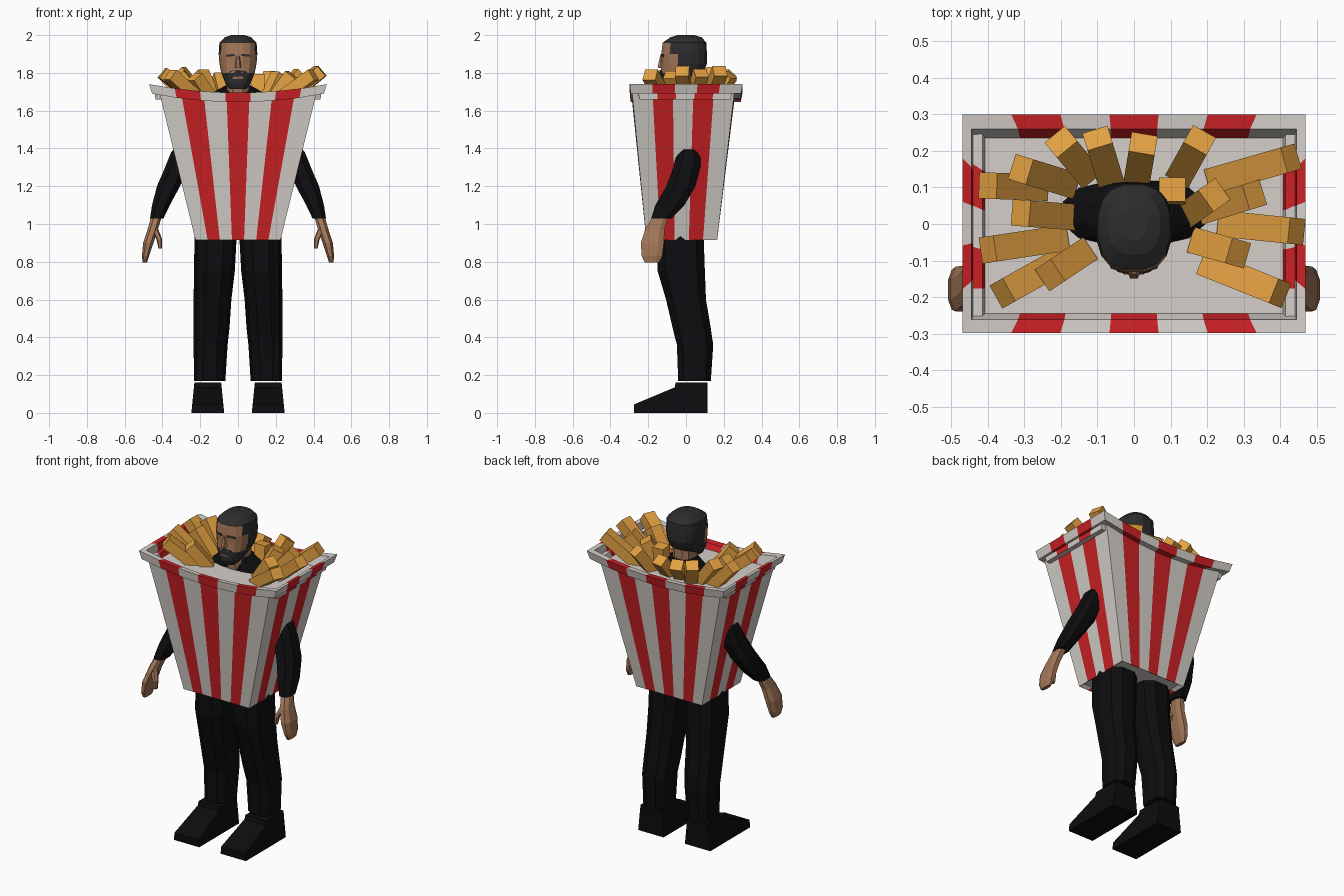
import bpy, bmesh, math
from mathutils import Vector, Matrix
from mathutils.bvhtree import BVHTree


def material(name, rgb):
    m = bpy.data.materials.new(name)
    m.diffuse_color = (*rgb, 1)
    return m


WHITE = material("carton white", (0.66, 0.62, 0.58))
RED = material("stripe red", (0.60, 0.015, 0.018))
BLACK = material("cloth black", (0.004, 0.004, 0.005))
SKIN = material("skin brown", (0.36, 0.18, 0.095))
HAIR = material("hair charcoal", (0.026, 0.026, 0.028))
FRY = material("fry gold", (0.78, 0.36, 0.055))


def finish(bm, name, mats):
    bmesh.ops.recalc_face_normals(bm, faces=bm.faces)
    me = bpy.data.meshes.new(name)
    bm.to_mesh(me)
    bm.free()
    for m in mats:
        me.materials.append(m)
    ob = bpy.data.objects.new(name, me)
    bpy.context.collection.objects.link(ob)
    return ob


def skin_rings(bm, rings):
    """Bridge closed point rings; returns the side faces in order."""
    vs = [[bm.verts.new(p) for p in r] for r in rings]
    n = len(vs[0])
    sides = [[bm.faces.new((a[i], a[(i + 1) % n], b[(i + 1) % n], b[i])) for i in range(n)]
             for a, b in zip(vs, vs[1:])]
    bm.faces.new(vs[0])
    bm.faces.new(vs[-1])
    return sides


def loft(sections, n=10, side=1):
    """Sections are (x, y, z, rx, ry): rounded-square outlines stacked up."""
    def pw(v):
        return math.copysign(abs(v) ** 0.8, v)
    rings = []
    for x, y, z, rx, ry in sections:
        angles = [2 * math.pi * (i + 0.5) / n + math.pi / 2 for i in range(n)]
        rings.append([(side * (x + rx * pw(math.cos(a))), y + ry * pw(math.sin(a)), z) for a in angles])
    bm = bmesh.new()
    skin_rings(bm, rings)
    return bm


# Striped carton: seven stripes front and back, five on each side
def carton_ring(z, hx, y0, y1, sag):
    pts = []
    for i in range(7):
        u = -1 + 2 * i / 7
        pts.append((u * hx, y0, z - sag * (1 - u * u)))
    pts += [(hx, y0 + (y1 - y0) * i / 5, z) for i in range(5)]
    for i in range(7):
        u = 1 - 2 * i / 7
        pts.append((u * hx, y1, z - sag * (1 - u * u)))
    pts += [(-hx, y1 + (y0 - y1) * i / 5, z) for i in range(5)]
    return pts


bm = bmesh.new()
walls = skin_rings(bm, [carton_ring(*r) for r in (
    (0.93, 0.205, -0.19, 0.145, 0),
    (0.915, 0.225, -0.21, 0.165, 0),
    (1.69, 0.415, -0.285, 0.255, 0.045),
    (1.69, 0.455, -0.293, 0.29, 0.045),
    (1.74, 0.47, -0.298, 0.30, 0.045),
    (1.735, 0.445, -0.262, 0.26, 0.045),
    (1.66, 0.437, -0.245, 0.235, 0))])
STRIPE = [0, 1, 0, 1, 0, 1, 0, 0, 1, 0, 1, 0]
for row in walls:
    for i, f in enumerate(row):
        f.material_index = STRIPE[i % 12]
finish(bm, "striped_carton", [WHITE, RED])

# Torso and neck
finish(loft([(0, -0.02, 0.94, 0.2, 0.12), (0, 0, 1.2, 0.19, 0.12), (0, 0.02, 1.5, 0.21, 0.12),
             (0, 0.03, 1.66, 0.2, 0.09), (0, 0.03, 1.70, 0.13, 0.08), (0, 0.02, 1.73, 0.075, 0.07)], 12),
       "torso", [BLACK])
finish(loft([(0, 0.01, 1.66, 0.065, 0.075), (0, 0.0, 1.82, 0.065, 0.075)]), "neck", [SKIN])

# Head: hair, beard and face split by position
bm = loft([(0, -0.085, 1.715, 0.045, 0.04), (0, -0.06, 1.745, 0.068, 0.075), (0, -0.022, 1.80, 0.09, 0.115),
           (0, -0.01, 1.85, 0.1, 0.123), (0, -0.01, 1.90, 0.104, 0.123), (0, -0.008, 1.96, 0.1, 0.117),
           (0, 0, 1.988, 0.072, 0.085), (0, 0, 2.0, 0.035, 0.045)], 16)
for f in bm.faces:
    c = f.calc_center_median()
    f.material_index = 1 if 1.80 < c.z < 1.96 and c.y < -0.065 else 0
surface = BVHTree.FromBMesh(bm)
finish(bm, "head", [HAIR, SKIN])


def face_plate(name, outline, mat):
    """Thin plate that follows the face; outline is (x, z) points."""
    bm = bmesh.new()
    layers = [[], []]
    for x, z in outline:
        y = surface.ray_cast(Vector((x, -1, z)), Vector((0, 1, 0)))[0].y
        layers[0].append((x, y + 0.002, z))
        layers[1].append((x, y - 0.005, z))
    skin_rings(bm, layers)
    finish(bm, name, [mat])


for s, tag in ((1, "right"), (-1, "left")):
    face_plate(tag + "_brow", [(s * x, z) for x, z in
               ((0.018, 1.89), (0.064, 1.885), (0.062, 1.896), (0.02, 1.901))], HAIR)
    face_plate(tag + "_moustache", [(s * x, z) for x, z in
               ((0, 1.788), (0.045, 1.785), (0.062, 1.79), (0.04, 1.81), (0, 1.815))], HAIR)
face_plate("mouth", [(-0.03, 1.768), (0.03, 1.768), (0.025, 1.782), (-0.025, 1.782)], SKIN)
finish(loft([(0, -0.13, 1.825, 0.018, 0.022), (0, -0.132, 1.84, 0.016, 0.018),
             (0, -0.13, 1.89, 0.008, 0.008)], 6), "nose", [SKIN])

SHOE = [(0.115, 0), (-0.275, 0), (-0.275, 0.045), (-0.06, 0.135), (-0.055, 0.16), (0.115, 0.16)]
for s, tag in ((1, "right"), (-1, "left")):
    # Trouser leg
    finish(loft([(0.15, 0.045, 0.17, 0.083, 0.09), (0.145, 0.048, 0.36, 0.09, 0.1),
                 (0.14, 0.03, 0.45, 0.095, 0.105), (0.135, 0.0, 0.6, 0.1, 0.11),
                 (0.125, -0.025, 0.75, 0.108, 0.13), (0.118, -0.03, 0.95, 0.112, 0.128)], side=s),
           tag + "_leg", [BLACK])
    # Shoe, narrower at the top
    bm = bmesh.new()
    skin_rings(bm, [[(s * (0.16 + d * (0.087 - 0.1 * z)), y, z) for y, z in SHOE] for d in (-1, 1)])
    finish(bm, tag + "_shoe", [BLACK])
    # Sleeve
    finish(loft([(0.43, -0.13, 1.03, 0.038, 0.058), (0.408, -0.085, 1.1, 0.05, 0.082),
                 (0.368, -0.027, 1.2, 0.065, 0.082), (0.325, 0.005, 1.3, 0.065, 0.076),
                 (0.29, 0.015, 1.38, 0.068, 0.066), (0.27, 0.015, 1.42, 0.055, 0.04)], 8, s),
           tag + "_sleeve", [BLACK])
    # Hand and thumb
    finish(loft([(0.493, -0.18, 0.795, 0.012, 0.04), (0.49, -0.18, 0.83, 0.02, 0.058),
                 (0.475, -0.178, 0.9, 0.029, 0.065), (0.452, -0.165, 0.97, 0.029, 0.055),
                 (0.428, -0.13, 1.05, 0.03, 0.042)], 8, s), tag + "_hand", [SKIN])
    finish(loft([(0.412, -0.215, 0.87, 0.009, 0.012), (0.417, -0.21, 0.92, 0.015, 0.02),
                 (0.445, -0.185, 0.98, 0.02, 0.025)], 6, s), tag + "_thumb", [SKIN])

# Fries: base x, y and tip x, y, z
FRIES = [(-.26, .10, -.40, .105, 1.80), (-.18, .11, -.31, .15, 1.81), (-.13, .14, -.20, .225, 1.80),
         (-.065, .12, -.10, .235, 1.78), (.01, .13, .025, .22, 1.77), (.13, .14, .18, .23, 1.79),
         (.22, .12, .43, .18, 1.81), (.105, .08, .105, .095, 1.79), (.15, .03, .22, .08, 1.79),
         (.20, .04, .33, .08, 1.80), (.25, 0, .445, -.02, 1.81), (.18, -.05, .285, -.08, 1.79),
         (.20, -.11, .40, -.19, 1.79), (-.18, .02, -.31, .03, 1.79), (-.20, -.04, -.40, -.07, 1.80),
         (-.20, -.10, -.36, -.19, 1.79), (-.14, -.08, -.23, -.14, 1.78)]
for i, (bx, by, tx, ty, tz) in enumerate(FRIES):
    base, tip = Vector((bx, by, 1.645)), Vector((tx, ty, tz))
    d = tip - base
    bm = bmesh.new()
    bmesh.ops.create_cube(bm, size=1, matrix=Matrix.Translation((base + tip) / 2)
                          @ d.to_track_quat('Z', 'Y').to_matrix().to_4x4()
                          @ Matrix.Diagonal((0.072, 0.066, d.length, 1)))
    finish(bm, "fry_%02d" % (i + 1), [FRY])
